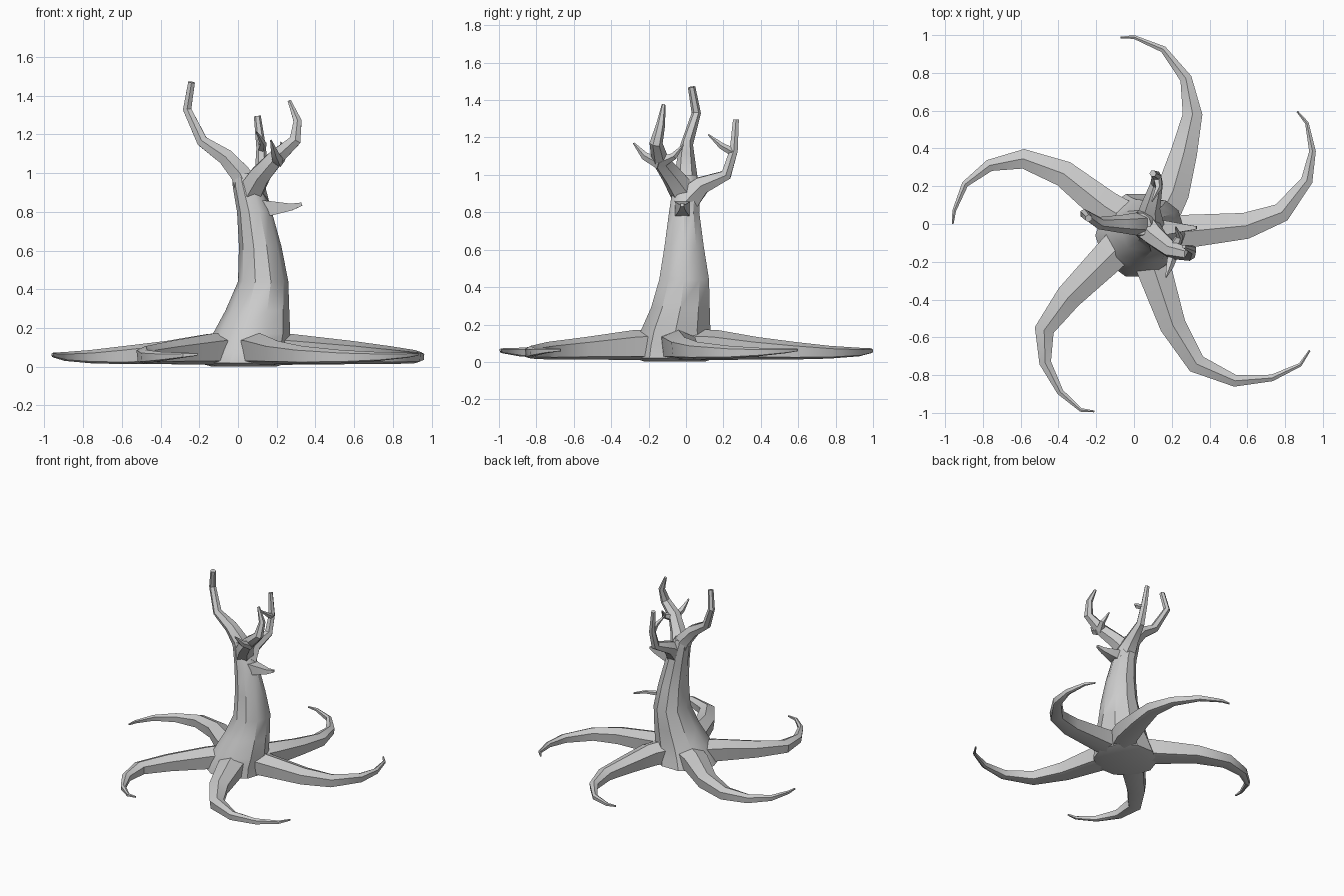
import bpy, bmesh, math
from mathutils import Vector


def skin(name, rings):
    """Bridge a list of point rings into a closed, capped tube."""
    bm = bmesh.new()
    loops = [[bm.verts.new(p) for p in ring] for ring in rings]
    n = len(loops[0])
    for a, b in zip(loops, loops[1:]):
        for i in range(n):
            j = (i + 1) % n
            bm.faces.new((a[i], a[j], b[j], b[i]))
    bm.faces.new(loops[0][::-1])
    bm.faces.new(loops[-1])
    bmesh.ops.recalc_face_normals(bm, faces=bm.faces)
    mesh = bpy.data.meshes.new(name)
    bm.to_mesh(mesh)
    bm.free()
    ob = bpy.data.objects.new(name, mesh)
    bpy.context.collection.objects.link(ob)
    bpy.ops.object.select_all(action='DESELECT')
    ob.select_set(True)
    bpy.context.view_layer.objects.active = ob
    bpy.ops.object.shade_smooth_by_angle(angle=math.radians(35))
    return ob


def polygon(sides):
    return [(math.cos(math.pi / 2 + 2 * math.pi * k / sides),
             math.sin(math.pi / 2 + 2 * math.pi * k / sides)) for k in range(sides)]


def tube(name, pts, sizes, section, up):
    """Sweep a section, scaled by (half width, half height), along a path."""
    pts = [Vector(p) for p in pts]
    up = Vector(up)
    rings = []
    for i, p in enumerate(pts):
        t = Vector()
        if i > 0:
            t += (p - pts[i - 1]).normalized()
        if i < len(pts) - 1:
            t += (pts[i + 1] - p).normalized()
        t.normalize()
        side = t.cross(up).normalized()
        top = side.cross(t).normalized()
        w, h = sizes[i]
        rings.append([p + side * w * u + top * h * v for u, v in section])
    return skin(name, rings)


# Trunk: z, centre x, centre y, radius x, radius y
trunk = [(0.002, 0.03, -0.06, 0.17, 0.17), (0.02, 0.03, -0.06, 0.235, 0.23),
         (0.09, 0.045, -0.06, 0.215, 0.215), (0.17, 0.07, -0.055, 0.20, 0.195),
         (0.29, 0.10, -0.03, 0.165, 0.165), (0.44, 0.13, -0.01, 0.13, 0.14),
         (0.62, 0.115, -0.01, 0.11, 0.11), (0.80, 0.085, -0.01, 0.09, 0.085),
         (0.93, 0.05, 0.0, 0.077, 0.075), (1.0, 0.03, 0.0, 0.06, 0.06)]
skin("trunk", [[(cx + rx * math.cos(k * math.pi / 5), cy + ry * math.sin(k * math.pi / 5), z)
                for k in range(10)] for z, cx, cy, rx, ry in trunk])

# Curling roots: plan-view centre lines, all sharing one taper
roots = {
    "root_back": [(0.12, 0.0), (0.205, 0.17), (0.265, 0.38), (0.31, 0.58), (0.275, 0.77),
                  (0.155, 0.925), (0.0, 0.99), (-0.07, 0.987)],
    "root_right": [(0.08, -0.05), (0.27, -0.04), (0.59, -0.01), (0.78, 0.06), (0.915, 0.23),
                   (0.945, 0.385), (0.915, 0.535), (0.865, 0.595)],
    "root_left": [(0.03, -0.02), (-0.15, 0.09), (-0.37, 0.265), (-0.585, 0.345), (-0.765, 0.31),
                  (-0.895, 0.21), (-0.952, 0.07), (-0.96, 0.0)],
    "root_front_left": [(0.0, -0.04), (-0.14, -0.18), (-0.345, -0.385), (-0.475, -0.56),
                        (-0.47, -0.735), (-0.39, -0.89), (-0.28, -0.985), (-0.21, -0.992)],
    "root_front_right": [(0.06, -0.1), (0.12, -0.28), (0.205, -0.535), (0.33, -0.74),
                         (0.535, -0.83), (0.73, -0.815), (0.88, -0.745), (0.93, -0.67)],
}
root_z = [0.093, 0.09, 0.073, 0.06, 0.052, 0.053, 0.06, 0.064]
root_size = [(0.10, 0.085), (0.09, 0.08), (0.071, 0.06), (0.053, 0.047), (0.032, 0.034),
             (0.018, 0.023), (0.01, 0.013), (0.005, 0.007)]
root_section = [(0, 1), (-0.98, 0.55), (-0.85, -0.75), (0, -1), (0.85, -0.75), (0.98, 0.55)]
for name, path in roots.items():
    tube(name, [(x, y, z) for (x, y), z in zip(path, root_z)], root_size, root_section, (0, 0, 1))

# Branches and twigs: section up, sides, then x, y, z, radius
branches = {
    "branch_left": ((0, 1, 0), 6, [(0.05, 0, 0.92, 0.07), (0.01, 0, 1.0, 0.06),
                    (-0.065, 0, 1.085, 0.048), (-0.185, 0.005, 1.165, 0.033),
                    (-0.263, 0.055, 1.33, 0.025), (-0.24, 0.03, 1.47, 0.02)]),
    "branch_front": ((0, 1, 0), 6, [(0.06, -0.01, 0.9, 0.075), (0.115, -0.07, 0.99, 0.06),
                     (0.2, -0.14, 1.085, 0.047), (0.295, -0.16, 1.17, 0.035),
                     (0.308, -0.135, 1.27, 0.024), (0.265, -0.12, 1.375, 0.01)]),
    "branch_back": ((1, 0, 0), 6, [(0.08, 0.0, 0.86, 0.08), (0.085, 0.085, 0.945, 0.054),
                    (0.12, 0.215, 1.0, 0.033), (0.12, 0.255, 1.13, 0.025),
                    (0.1, 0.267, 1.295, 0.018)]),
    "branch_stub": ((0, 1, 1), 4, [(0.09, -0.02, 0.82, 0.06), (0.17, -0.02, 0.818, 0.053),
                    (0.275, -0.02, 0.825, 0.025), (0.33, -0.02, 0.84, 0.012)]),
    "twig_front": ((1, 0, 0), 5, [(0.21, -0.14, 1.06, 0.033), (0.19, -0.22, 1.1, 0.022),
                   (0.17, -0.28, 1.17, 0.005)]),
    "twig_inner": ((1, 0, 0), 5, [(0.21, -0.13, 1.07, 0.033), (0.24, -0.065, 1.1, 0.02),
                   (0.22, -0.015, 1.16, 0.005)]),
    "twig_back": ((1, 0, 0), 5, [(0.12, 0.255, 1.12, 0.024), (0.13, 0.19, 1.155, 0.018),
                  (0.095, 0.12, 1.215, 0.004)]),
}
for name, (up, sides, path) in branches.items():
    tube(name, [p[:3] for p in path], [(p[3], p[3]) for p in path], polygon(sides), up)
